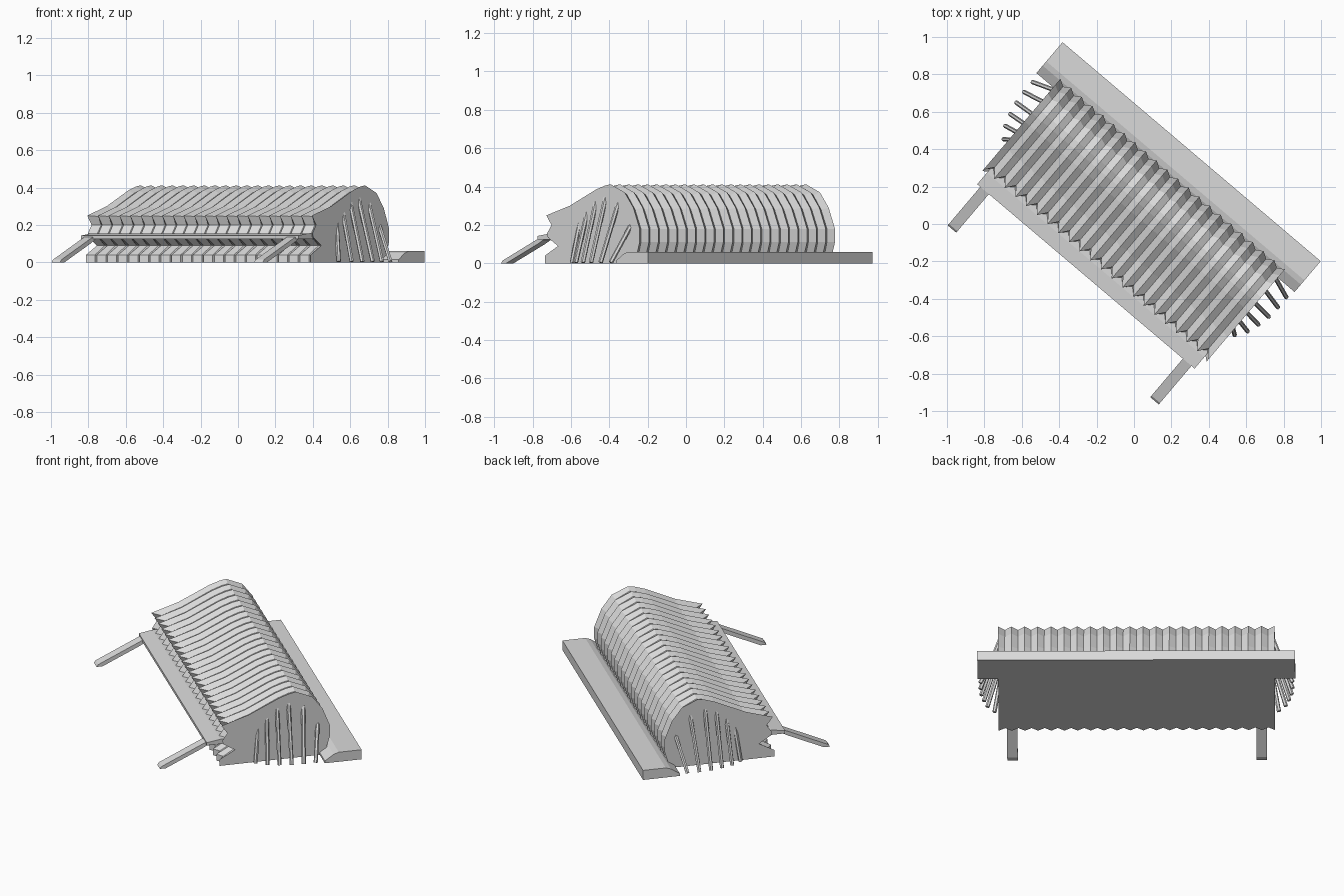
import bpy, math
from mathutils import Vector, Matrix

if "Cube" in bpy.data.objects:
    bpy.data.objects.remove(bpy.data.objects["Cube"])

# Everything is laid out along a local axis u (length) and v (depth), then turned
TURN = Matrix.Rotation(math.radians(-40.3), 4, 'Z')
CU = -0.015          # centre of the body along u

grey = bpy.data.materials.new("light grey")
grey.diffuse_color = (0.7, 0.7, 0.7, 1)
grey.use_nodes = True
grey.node_tree.nodes["Principled BSDF"].inputs["Base Color"].default_value = grey.diffuse_color


def make(name, verts, faces):
    me = bpy.data.meshes.new(name)
    me.from_pydata([TURN @ Vector(v) for v in verts], [], faces)
    me.materials.append(grey)
    ob = bpy.data.objects.new(name, me)
    bpy.context.collection.objects.link(ob)
    # consistent outward normals
    import bmesh
    bm = bmesh.new()
    bm.from_mesh(me)
    bmesh.ops.recalc_face_normals(bm, faces=bm.faces)
    bm.to_mesh(me)
    bm.free()
    return ob


def loft(name, rings):
    """Skin a list of equal-length closed rings and cap both ends."""
    n = len(rings[0])
    verts = [p for r in rings for p in r]
    faces = [(i * n + j, i * n + (j + 1) % n, (i + 1) * n + (j + 1) % n, (i + 1) * n + j)
             for i in range(len(rings) - 1) for j in range(n)]
    faces.append(tuple(range(n))[::-1])
    faces.append(tuple(range((len(rings) - 1) * n, len(rings) * n)))
    return make(name, verts, faces)


def prism(name, profile, u0, u1):
    return loft(name, [[(u, v, z) for v, z in profile] for u in (u0, u1)])


def rod(name, a, b, r, sides=6):
    a, b = Vector(a), Vector(b)
    q = (b - a).to_track_quat('Z', 'Y')
    ring = [q @ Vector((r * math.cos(t), r * math.sin(t), 0))
            for t in (2 * math.pi * k / sides for k in range(sides))]
    return loft(name, [[c + p for p in ring] for c in (a, b)])


# Pleated body: crest and valley sections alternate along the length
crest = [(-.31, 0), (-.31, .04), (-.22, .09), (-.29, .135), (-.295, .155), (-.265, .20),
         (-.30, .25), (-.14, .30), (.04, .385), (.10, .405), (.14, .412), (.235, .37),
         (.295, .29), (.338, .18), (.338, .11), (.32, .05), (.32, 0)]
valley = [(-.28, 0), (-.28, .04), (-.20, .09), (-.255, .135), (-.26, .155), (-.23, .20),
          (-.25, .245), (-.13, .285), (.04, .368), (.10, .39), (.14, .398), (.222, .355),
          (.275, .28), (.315, .18), (.315, .11), (.30, .05), (.30, 0)]
PLEATS, HALF = 21, 0.787
rings = []
for i in range(2 * PLEATS + 1):
    u = CU - HALF + i * HALF / PLEATS
    rings.append([(u, v, z) for v, z in (valley if i % 2 else crest)])
loft("pleated_body", rings)

# Long base strip behind the body, with a sloped inner edge
prism("base_strip", [(.278, 0), (.278, .015), (.33, .05), (.36, .06), (.494, .06), (.494, 0)],
      CU - .905, CU + .905)

# Shelf along the front
prism("front_shelf", [(-.38, .125), (-.38, .143), (-.30, .155), (-.20, .155), (-.20, .125)],
      CU - .762, CU + .762)

# Slanted front legs, and fans of sticks on both ends
stick_tops = [(-.08, .21), (-.03, .27), (.03, .325), (.097, .35), (.184, .32), (.27, .20)]
stick_feet = [(-.105, .81), (-.045, .85), (.02, .87), (.088, .885), (.158, .89), (.228, .89)]
for side, label in ((-1, "left"), (1, "right")):
    mid = CU + side * .71
    prism("front_leg_" + label,
          [(-.36, .145), (-.64, .014), (-.65, 0), (-.615, 0), (-.40, .10), (-.36, .122)],
          mid - .03, mid + .03)
    for k, ((tv, tz), (fv, fu)) in enumerate(zip(stick_tops, stick_feet)):
        rod(f"{label}_stick_{k + 1}", (CU + side * .775, tv, tz),
            (CU + side * fu, fv, .004), .012)
